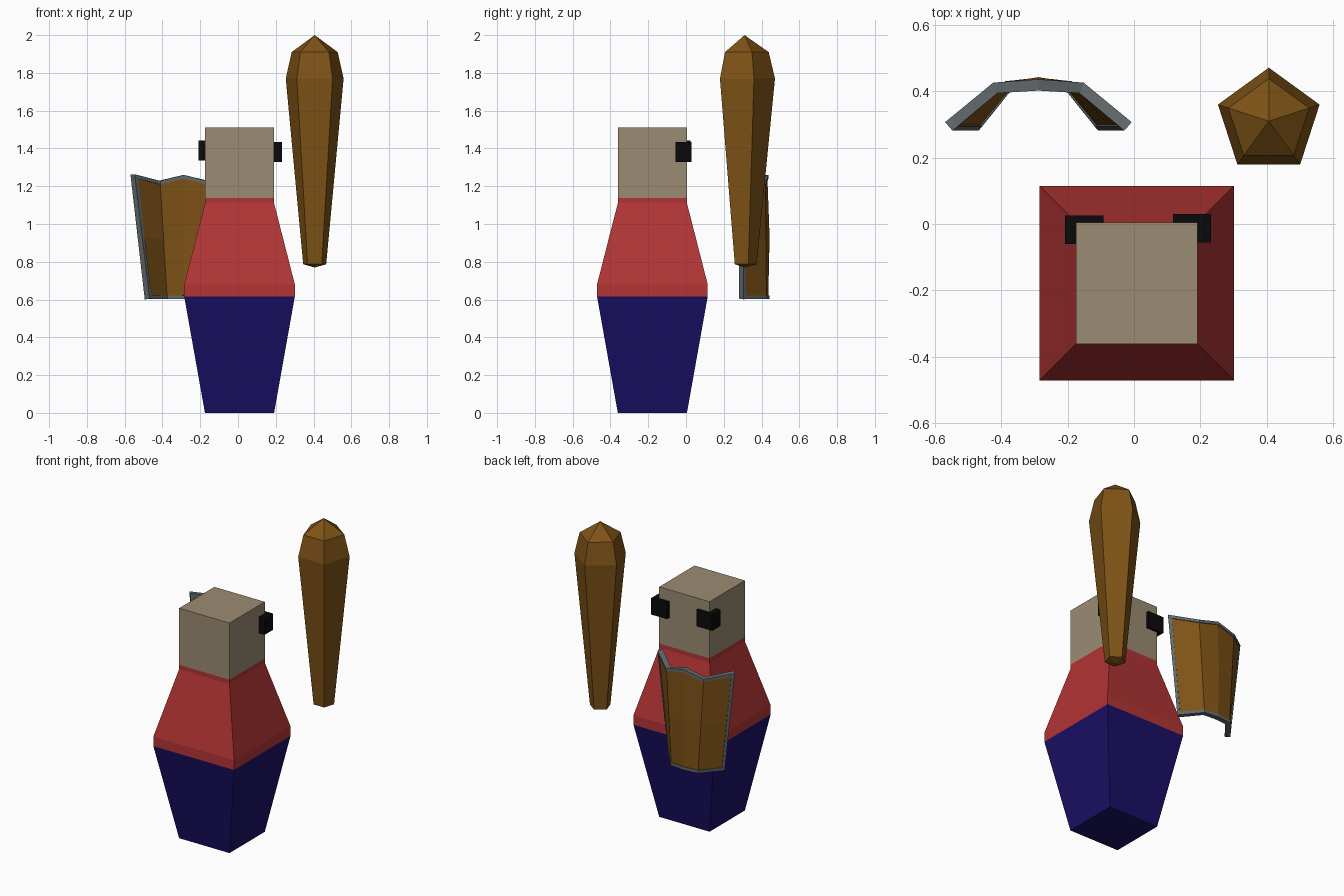
import bpy, bmesh
from math import cos, sin, pi, sqrt

if "Cube" in bpy.data.objects:
    bpy.data.objects.remove(bpy.data.objects["Cube"])


def material(name, rgb):
    m = bpy.data.materials.new(name)
    m.diffuse_color = (*rgb, 1)
    m.use_nodes = True
    m.node_tree.nodes["Principled BSDF"].inputs["Base Color"].default_value = m.diffuse_color
    return m


RED = material("red cloth", (0.45, 0.035, 0.035))
BLUE = material("blue cloth", (0.01, 0.005, 0.13))
SKIN = material("skin", (0.33, 0.26, 0.17))
WOOD = material("wood", (0.21, 0.085, 0.008))
STEEL = material("steel", (0.12, 0.14, 0.145))
BLACK = material("black", (0.003, 0.003, 0.003))


def finish(name, bm, mat, recalc=True):
    bmesh.ops.remove_doubles(bm, verts=bm.verts, dist=1e-5)
    if recalc:
        bmesh.ops.recalc_face_normals(bm, faces=bm.faces)
    me = bpy.data.meshes.new(name)
    bm.to_mesh(me)
    bm.free()
    me.materials.append(mat)
    ob = bpy.data.objects.new(name, me)
    bpy.context.collection.objects.link(ob)
    return ob


def loft(name, mat, centre, sides, start, rings):
    """Stack regular polygons given as (z, radius); radius 0 makes a point."""
    bm = bmesh.new()
    loops = []
    for z, r in rings:
        if r == 0:
            loops.append([bm.verts.new((*centre, z))] * sides)
        else:
            loops.append([bm.verts.new((centre[0] + r * cos(start + 2 * pi * i / sides),
                                        centre[1] + r * sin(start + 2 * pi * i / sides), z))
                          for i in range(sides)])
    for a, b in zip(loops, loops[1:]):
        for i in range(sides):
            j = (i + 1) % sides
            bm.faces.new(dict.fromkeys((a[i], a[j], b[j], b[i])))
    for loop in (loops[0], loops[-1]):
        if loop[0] is not loop[1]:
            bm.faces.new(loop)
    return finish(name, bm, mat)


def square_loft(name, mat, rings):
    return loft(name, mat, (0.008, -0.178), 4, pi / 4, [(z, h * sqrt(2)) for z, h in rings])


def box(name, mat, lo, hi):
    bm = bmesh.new()
    bmesh.ops.create_cube(bm, size=1)
    for v in bm.verts:
        v.co = [(a + b) / 2 + c * (b - a) for a, b, c in zip(lo, hi, v.co)]
    return finish(name, bm, mat)


# Body: legs, torso, head
square_loft("legs", BLUE, [(0, 0.183), (0.617, 0.293)])
square_loft("torso", RED, [(0.617, 0.293), (0.68, 0.293), (1.11, 0.183), (1.138, 0.183)])
square_loft("head", SKIN, [(1.138, 0.183), (1.51, 0.183)])

# Eyes wrapped round the two rear corners of the head
box("left_eye", BLACK, (-0.208, -0.06, 1.335), (-0.092, 0.025, 1.442))
box("right_eye", BLACK, (0.117, -0.055, 1.327), (0.232, 0.03, 1.435))

# Five-sided club
loft("club", WOOD, (0.406, 0.31), 5, pi / 2,
     [(0.77, 0), (0.787, 0.064), (1.77, 0.161), (1.91, 0.128), (2.0, 0)])

# Shield: half columns from edge to middle, each (top point, bottom point)
half = [((-0.27, 0.294, 1.262), (-0.193, 0.292, 0.603)),
        ((-0.13, 0.41, 1.228), (-0.092, 0.415, 0.603)),
        ((0, 0.419, 1.26), (0, 0.424, 0.603))]


def mix(p, q, t):
    return tuple(a + (b - a) * t for a, b in zip(p, q))


half.insert(1, tuple(mix(half[0][k], half[1][k], 0.11) for k in (0, 1)))
columns = half + [tuple((-x, y, z) for x, y, z in c) for c in half[-2::-1]]
rows = [0, 0.03, 0.5, 0.97, 1]


def shield_part(name, mat, thickness, on_border):
    bm = bmesh.new()
    grid = []
    for c in columns:
        line = []
        for t in rows:
            x, y, z = mix(*c, t)
            bulge = 0.009 if t == 0.5 and x == 0 else 0
            line.append(bm.verts.new((x - 0.288, y + bulge, z)))
        grid.append(line)
    nc, nr = len(columns) - 1, len(rows) - 1
    for i in range(nc):
        for j in range(nr):
            if (i in (0, nc - 1) or j in (0, nr - 1)) == on_border:
                bm.faces.new((grid[i][j], grid[i][j + 1], grid[i + 1][j + 1], grid[i + 1][j]))
    bmesh.ops.delete(bm, geom=[v for v in bm.verts if not v.link_faces], context='VERTS')
    ob = finish(name, bm, mat, recalc=False)
    solid = ob.modifiers.new("thickness", 'SOLIDIFY')
    solid.thickness = thickness
    solid.offset = 0


shield_part("shield_panel", WOOD, 0.024, False)
shield_part("shield_rim", STEEL, 0.034, True)
